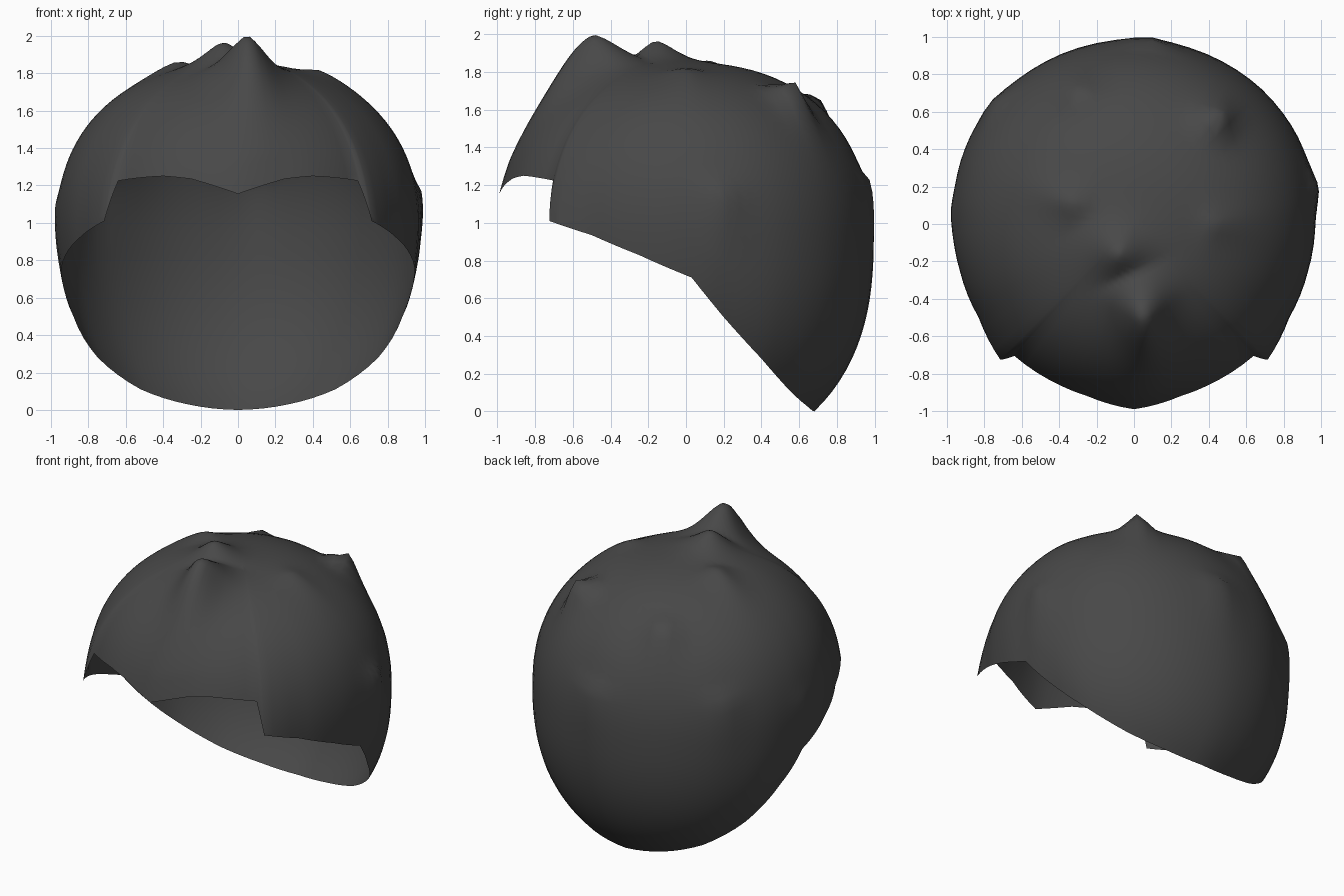
import bpy, bmesh, math
from mathutils import Vector

if "Cube" in bpy.data.objects:
    bpy.data.objects.remove(bpy.data.objects["Cube"])

C = Vector((0, 0, 0.9))          # centre the shell radiates from

# Half of the hairline, from the front centre round to the nape
RIM = [(0, -.99, 1.155), (.25, -.92, 1.235), (.40, -.86, 1.25), (.64, -.705, 1.225),
       (.715, -.725, 1.01), (.83, -.5, .935), (.92, -.25, .83), (.94, .03, .71),
       (.88, .2, .5), (.75, .4, .28), (.52, .55, .11), (.27, .64, .03), (0, .68, 0)]

# Raised tufts: tip position, uphill reach, downhill reach, side reach
TUFTS = [((.05, -.5, 2.0), .13, .30, .13), ((-.08, -.16, 1.965), .13, .15, .14),
         ((-.32, .11, 1.865), .06, .22, .10), ((.43, 0, 1.82), .06, .22, .10),
         ((.45, .575, 1.76), .05, .18, .08), ((-.3, .69, 1.68), .05, .20, .09),
         ((.08, .975, 1.22), .05, .30, .10), ((-1.0, .05, 1.1), .06, .30, .10),
         ((.995, .2, 1.17), .06, .30, .10), ((-.75, .64, 1.22), .06, .30, .10)]


def base_radius(d):
    """Rounded head shape, a little fuller on the shoulders than a sphere."""
    h = math.hypot(d.x, d.y / .975)
    return (h ** 2.3 + abs(d.z / (.95 if d.z > 0 else 1.06)) ** 2.3) ** (-1 / 2.3)


def tuft_frames():
    out = []
    for tip, up, down, side in TUFTS:
        v = Vector(tip) - C
        u = v.normalized()
        across = Vector((-u.y, u.x, 0)).normalized()
        downhill = across.cross(u)
        if downhill.z > 0:
            downhill.negate()
        out.append((u, downhill, across, v.length - base_radius(u), up, down, side))
    return out


FRAMES = tuft_frames()


def tuft_height(d):
    best = 0
    for u, dn, ac, height, up, down, side in FRAMES:
        if d.dot(u) > 0:
            a, b = (d - u).dot(dn), (d - u).dot(ac)
            q = math.hypot(a / (down if a > 0 else up), b / side)
            best = max(best, height * math.exp(-q ** 1.5))
    return best


# Full closed hairline, mirrored and subdivided
half = [Vector(p) for p in RIM]
loop = half + [Vector((-p.x, p.y, p.z)) for p in half[-2:0:-1]]
SUB, ROWS = 4, 40
rim = [loop[i].lerp(loop[(i + 1) % len(loop)], k / SUB)
       for i in range(len(loop)) for k in range(SUB)]

# Hair shell: columns run from the crown to the hairline
bm = bmesh.new()
top = Vector((0, 0, 1))
crown = bm.verts.new(C + top * (base_radius(top) + tuft_height(top)))
columns = []
for i, p in enumerate(rim):
    v = p - C
    u = v.normalized()
    az, polar = math.atan2(u.y, u.x), math.acos(u.z)
    corner = i % SUB == 0
    # in-between hairline points follow the round shape
    a, b = loop[i // SUB] - C, loop[(i // SUB + 1) % len(loop)] - C
    f = (i % SUB) / SUB
    r_rim = a.length * (1 - f) + b.length * f
    fix = r_rim / base_radius(u)
    col = []
    for j in range(1, ROWS + 1):
        t = j / ROWS
        th = polar * t
        d = Vector((math.sin(th) * math.cos(az), math.sin(th) * math.sin(az), math.cos(th)))
        r = base_radius(d) * (1 + (fix - 1) * t ** 3) + tuft_height(d) * min(1, (1 - t) * 8)
        col.append(bm.verts.new(C + d * r))
    columns.append(col)
for i, c0 in enumerate(columns):
    c1 = columns[(i + 1) % len(columns)]
    bm.faces.new((crown, c0[0], c1[0]))
    for j in range(ROWS - 1):
        bm.faces.new((c0[j], c0[j + 1], c1[j + 1], c1[j]))
bmesh.ops.recalc_face_normals(bm, faces=bm.faces)
if sum(f.normal.dot(f.calc_center_median() - C) for f in bm.faces) < 0:
    bmesh.ops.reverse_faces(bm, faces=bm.faces)
for f in bm.faces:
    f.smooth = True

mesh = bpy.data.meshes.new("hair_shell")
bm.to_mesh(mesh)
bm.free()
hair = bpy.data.objects.new("hair_shell", mesh)
bpy.context.collection.objects.link(hair)

mat = bpy.data.materials.new("charcoal_hair")
mat.diffuse_color = (.065, .065, .065, 1)
mat.use_nodes = True
mat.node_tree.nodes["Principled BSDF"].inputs["Base Color"].default_value = mat.diffuse_color
mesh.materials.append(mat)
